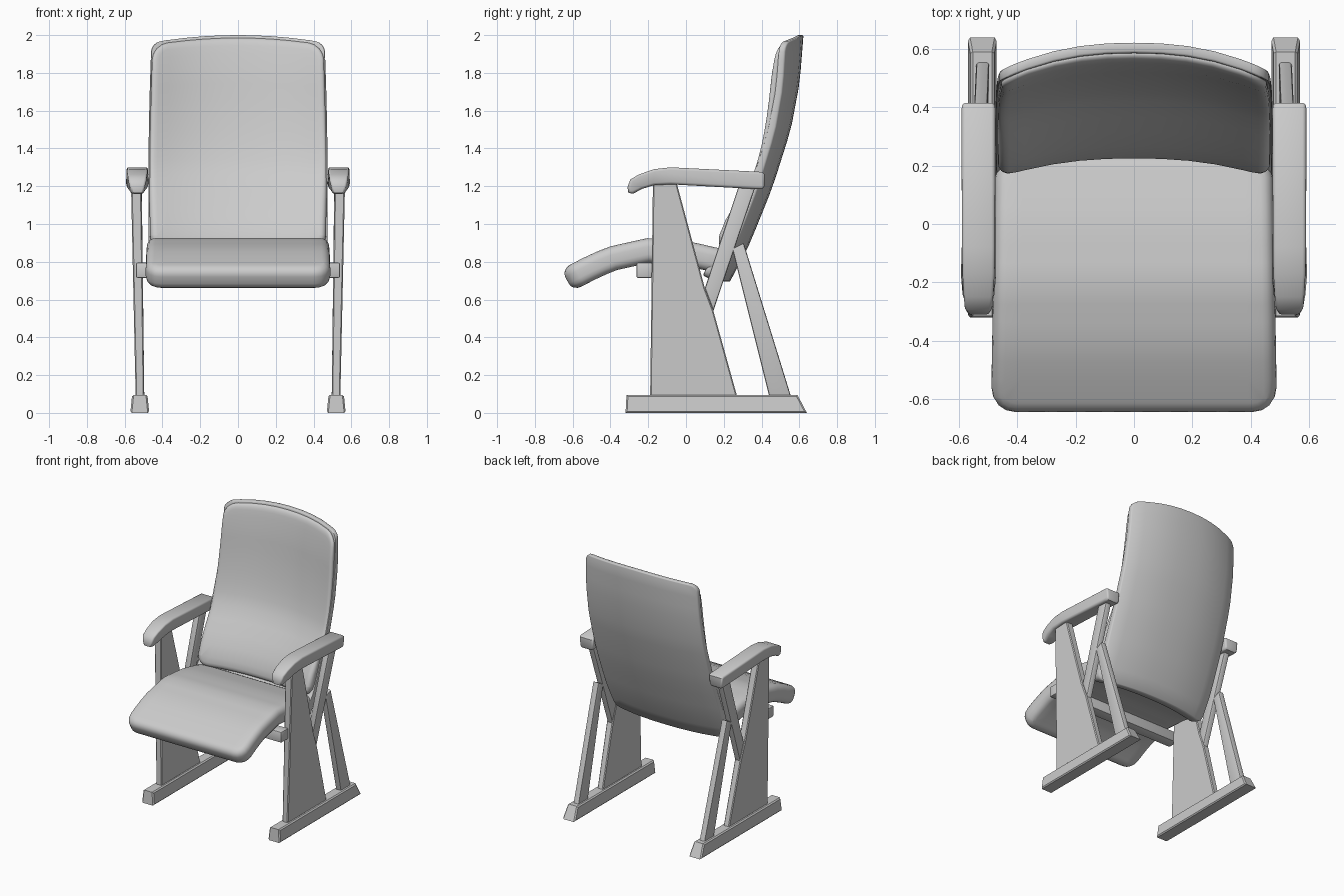
import bpy, bmesh, math
from mathutils import Vector

if "Cube" in bpy.data.objects:
    bpy.data.objects.remove(bpy.data.objects["Cube"])


def lerp_table(table, t):
    for (a, p), (b, q) in zip(table, table[1:]):
        if t <= b or b == table[-1][0]:
            return p + (q - p) * (t - a) / (b - a)


def finish(name, bm, mirror=False, angle=40):
    bmesh.ops.recalc_face_normals(bm, faces=bm.faces)
    me = bpy.data.meshes.new(name)
    bm.to_mesh(me)
    bm.free()
    ob = bpy.data.objects.new(name, me)
    bpy.context.collection.objects.link(ob)
    if mirror:
        ob.modifiers.new("mirror", 'MIRROR').use_mirror_merge = False
    bpy.ops.object.select_all(action='DESELECT')
    ob.select_set(True)
    bpy.context.view_layer.objects.active = ob
    bpy.ops.object.shade_smooth_by_angle(angle=math.radians(angle))
    return ob


def prism(name, profile, x_range, bevel=0.006, segs=1, angle=40):
    """Side profile (y, z) extruded in x; x_range(y, z) gives inner and outer x. Mirrored."""
    bm = bmesh.new()
    a = [bm.verts.new((x_range(y, z)[0], y, z)) for y, z in profile]
    b = [bm.verts.new((x_range(y, z)[1], y, z)) for y, z in profile]
    bm.faces.new(a)
    bm.faces.new(b[::-1])
    n = len(profile)
    for i in range(n):
        bm.faces.new((a[i], a[(i + 1) % n], b[(i + 1) % n], b[i]))
    bmesh.ops.recalc_face_normals(bm, faces=bm.faces)
    rims = [e for e in bm.edges if (e.verts[0] in a) == (e.verts[1] in a)]
    bmesh.ops.bevel(bm, geom=rims, offset=bevel, segments=segs, profile=0.5, affect='EDGES')
    return finish(name, bm, True, angle)


def slab(name, w, t, h, corner, rim, segs, deform):
    """Rounded pad (x, thickness y, length z), cut into a grid, then deformed."""
    bm = bmesh.new()
    bmesh.ops.create_cube(bm, size=1)
    for v in bm.verts:
        v.co = (v.co.x * w, (v.co.y + .5) * t, (v.co.z + .5) * h)
    flat = lambda e: abs(e.verts[0].co.y - e.verts[1].co.y) < 1e-5
    bmesh.ops.bevel(bm, geom=[e for e in bm.edges if not flat(e)], offset=corner,
                    segments=4, profile=0.5, affect='EDGES')
    bmesh.ops.bevel(bm, geom=[e for e in bm.edges if flat(e)], offset=rim,
                    segments=segs, profile=0.5, affect='EDGES')
    for axis, cuts in ((0, [w * (i / 10 - .5) for i in range(1, 10)]),
                       (2, [h * i / 14 for i in range(1, 14)])):
        no = Vector((axis == 0, 0, axis == 2))
        for c in cuts:
            bmesh.ops.bisect_plane(bm, geom=bm.verts[:] + bm.edges[:] + bm.faces[:],
                                   plane_co=no * c, plane_no=no, dist=1e-4)
    for v in bm.verts:
        v.co = deform(v.co.x, v.co.y / t, v.co.z)
    return finish(name, bm, angle=50)


# Backrest curves: centre line of the back face and of the cushion front, by height
BACK = [(.69, .23), (.89, .335), (1.05, .40), (1.2, .46), (1.5, .555), (1.75, .602), (2.0, .622)]
FRONT = [(.85, .215), (.95, .235), (1.04, .275), (1.28, .43), (1.45, .475), (1.62, .505),
         (1.82, .53), (2.0, .565)]
SHELL = [(.69, .09), (.92, .05), (2.0, .035)]


def bow(x, z):
    return (.065 + .03 * (z - .69) / 1.3) * abs(x / .475) ** 2.3


def crown(x, z):
    v = (z - .69) / 1.31
    return x * (1 - .035 * ((v - .35) / .65) ** 2), z - .04 * (x / .475) ** 2 * max(v, 0) ** 2


def shell_shape(x, s, d):
    z = .69 + d
    y = lerp_table(BACK, z) - lerp_table(SHELL, z) * (1 - s) - bow(x, z)
    x, zz = crown(x, z)
    return x, y, zz + .035 * (1 - s) * max(0, 1 - d / .2)


def cushion_shape(x, s, d):
    z = .86 + d
    back, front = lerp_table(BACK, z) - .02, lerp_table(FRONT, z)
    y = front + (back - front) * s - bow(x, z)
    x, zz = crown(x, z)
    return x, y, zz


slab("back_shell", .95, .04, 1.31, .05, .008, 2, shell_shape)
slab("back_cushion", .935, .09, 1.125, .08, .04, 4, cushion_shape)

# Seat pad follows a drooping centre line
SEAT = [(-.63, .702), (-.52, .76), (-.4, .815), (-.2, .86), (0, .845), (.24, .79)]


def seat_shape(x, s, d):
    y = -.63 + d
    slope = (lerp_table(SEAT, y + .05) - lerp_table(SEAT, y - .05)) / .1
    n = Vector((0, -slope, 1)).normalized()
    p = Vector((x * (1 - .03 * d / .87), y, lerp_table(SEAT, y)))
    return p + n * (s - .5) * .13


slab("seat", .98, .13, .86, .08, .045, 4, seat_shape)

# Side frames
leg_x = lambda y, z: (.495 + .013 * z, .54 + .022 * z)
strut_x = lambda y, z: (.495 + .012 * z, .54 + .014 * z)
prism("foot_rail", [(-.32, 0), (.64, 0), (.59, .095), (-.315, .095)],
      lambda y, z: (.47 + .1 * z, .57 - .1 * z), .008)
prism("front_leg_panel", [(-.19, .09), (.27, .09), (.145, .54), (.1, .66), (-.05, 1.22), (-.175, 1.22)],
      leg_x)
prism("diagonal_strut", [(.145, .54), (.375, 1.22), (.285, 1.22), (.1, .66)], strut_x, .01, 2)
prism("rear_strut", [(.44, .09), (.555, .09), (.305, .9), (.245, .87)], strut_x, .01, 2)


# Armrest, tapered toward its underside and front tip
def arm_x(y, z):
    half = .058 - max(0, 1.215 - z) * .3 - max(0, -.22 - y) * .12
    return .533 - half, .533 + half


prism("armrest", [(-.305, 1.165), (-.28, 1.16), (-.235, 1.185), (-.17, 1.205), (-.08, 1.21), (.37, 1.185),
                  (.405, 1.185), (.415, 1.2), (.415, 1.265), (.4, 1.276), (-.08, 1.3), (-.17, 1.29),
                  (-.25, 1.262), (-.295, 1.235), (-.31, 1.195)], arm_x, .014, 3, 50)

# Cross bar under the seat
bm = bmesh.new()
bmesh.ops.create_cube(bm, size=1)
for v in bm.verts:
    v.co = (v.co.x * 1.08, -.22 + v.co.y * .085, .755 + v.co.z * .08)
bmesh.ops.bevel(bm, geom=bm.edges[:], offset=.008, segments=2, profile=0.5, affect='EDGES')
finish("cross_bar", bm)
